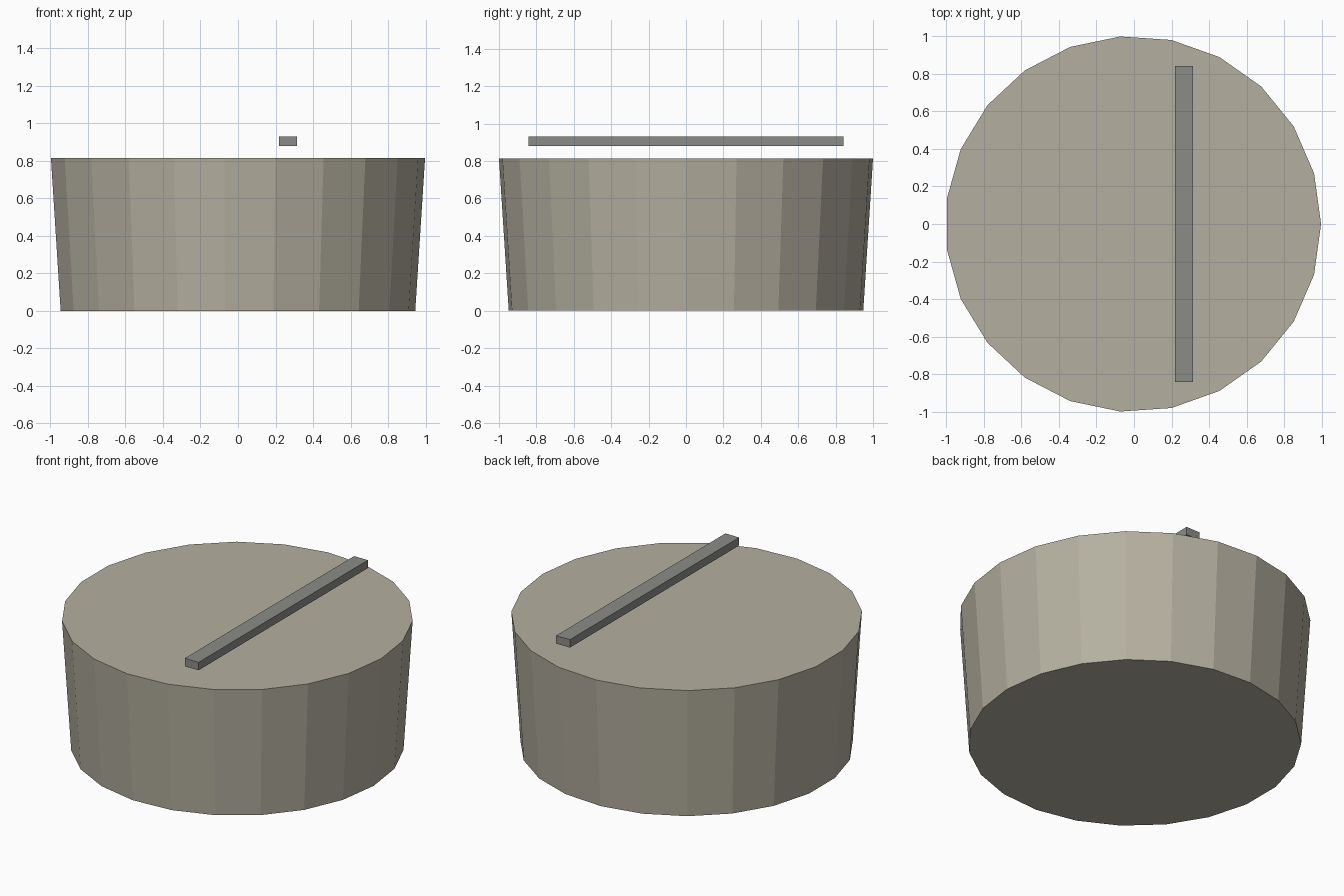
import bpy

if "Cube" in bpy.data.objects:
    bpy.data.objects.remove(bpy.data.objects["Cube"])

SIDES = 23
TOP_R = 1.0023
BOTTOM_R = 0.95
HEIGHT = 0.815
SHIFT_X = -0.0047  # odd side count: recentres the bounding box


def paint(obj, name, rgb):
    mat = bpy.data.materials.new(name)
    mat.diffuse_color = (*rgb, 1)
    mat.use_nodes = True
    mat.node_tree.nodes["Principled BSDF"].inputs["Base Color"].default_value = mat.diffuse_color
    obj.data.materials.append(mat)


# Tapered faceted drum, one corner pointing to +x
bpy.ops.mesh.primitive_cone_add(vertices=SIDES, radius1=BOTTOM_R, radius2=TOP_R,
                                depth=HEIGHT, location=(0, 0, HEIGHT / 2))
drum = bpy.context.object
drum.name = "drum"
corner = max(drum.data.vertices, key=lambda v: v.co.y)
assert abs(corner.co.x) < 1e-4
drum.rotation_euler.z = -1.5707963
drum.location.x = SHIFT_X
bpy.ops.object.transform_apply(location=True, rotation=True, scale=True)
paint(drum, "warm_stone", (0.46, 0.43, 0.35))

# Thin bar hovering above the top face, off centre
bpy.ops.mesh.primitive_cube_add(size=1, location=(0.267, 0, 0.905))
bar = bpy.context.object
bar.name = "top_bar"
bar.scale = (0.096, 1.684, 0.05)
bpy.ops.object.transform_apply(location=True, rotation=True, scale=True)
paint(bar, "dark_grey", (0.26, 0.26, 0.24))
